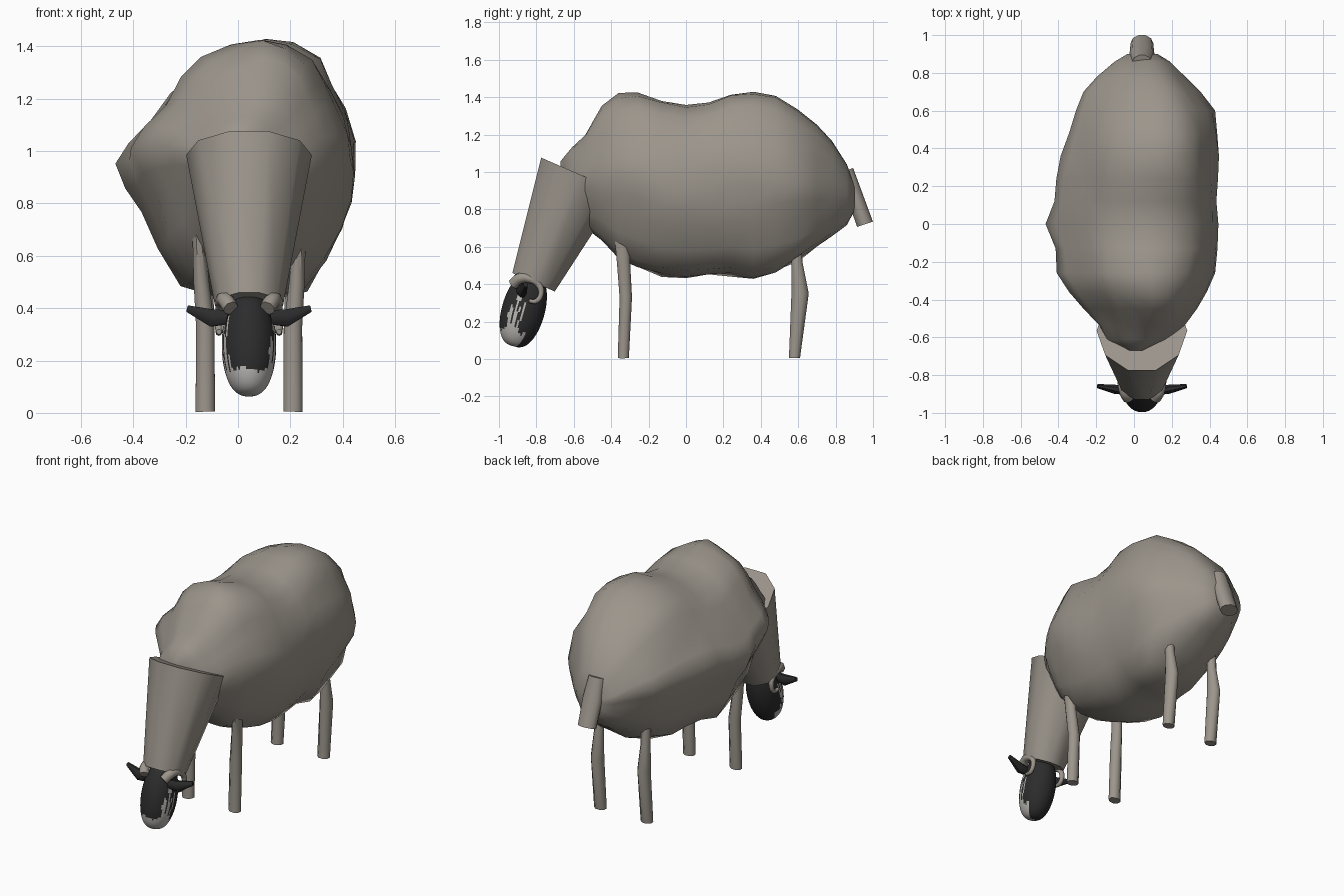
import bpy, bmesh, math
from math import sin, cos, pi
from mathutils import Vector, noise

cube = bpy.data.objects.get("Cube")
if cube:
    bpy.data.objects.remove(cube)


def material(name, rgb):
    m = bpy.data.materials.new(name)
    m.use_nodes = True
    m.diffuse_color = (*rgb, 1)
    m.node_tree.nodes["Principled BSDF"].inputs["Base Color"].default_value = (*rgb, 1)
    return m


WOOL = material("wool", (0.33, 0.30, 0.26))
DARK = material("dark face", (0.025, 0.025, 0.025))
PALE = material("pale muzzle", (0.48, 0.47, 0.45))
MID = 0.042  # x of the plane of symmetry


def make(name, bm, mats, angle=50):
    bmesh.ops.recalc_face_normals(bm, faces=bm.faces)
    mesh = bpy.data.meshes.new(name)
    bm.to_mesh(mesh)
    bm.free()
    for m in mats:
        mesh.materials.append(m)
    ob = bpy.data.objects.new(name, mesh)
    bpy.context.collection.objects.link(ob)
    bpy.ops.object.select_all(action='DESELECT')
    bpy.context.view_layer.objects.active = ob
    ob.select_set(True)
    bpy.ops.object.shade_smooth_by_angle(angle=math.radians(angle))


def loft(rings):
    """Skin a list of closed rings and cap both ends."""
    bm = bmesh.new()
    rows = [[bm.verts.new(p) for p in ring] for ring in rings]
    n = len(rows[0])
    for a, b in zip(rows, rows[1:]):
        for i in range(n):
            j = (i + 1) % n
            bm.faces.new((a[i], a[j], b[j], b[i]))
    bm.faces.new(rows[0])
    bm.faces.new(rows[-1])
    return bm


def ring(centre, u, v, ru, rv, sides):
    turn = pi / sides
    return [Vector(centre) + u * ru * sin(turn * (2 * i + 1)) + v * rv * cos(turn * (2 * i + 1))
            for i in range(sides)]


def tube(name, stations, sides, mat, u=(1, 0, 0)):
    """Stations are (centre, width radius, depth radius); rings stand square to the whole axis."""
    axis = (Vector(stations[-1][0]) - Vector(stations[0][0])).normalized()
    u = Vector(u)
    u = (u - axis * u.dot(axis)).normalized()
    v = axis.cross(u)
    make(name, loft([ring(c, u, v, a, b, sides) for c, a, b in stations]), [mat])


# Fleece: lopsided cross-section, scaled to sections from chest to rump
# given as y, bottom, top, right edge, left edge
outline = [(1, 0), (.97, .2), (.9, .45), (.79, .65), (.67, .83), (.43, .96), (.18, 1),
           (-.1, .94), (-.38, .84), (-.56, .68), (-.73, .46), (-.9, .27), (-1, .1),
           (-.92, -.1), (-.82, -.3), (-.68, -.6), (-.46, -.88), (-.1, -1), (.25, -1),
           (.55, -.93), (.73, -.7), (.86, -.45), (.96, -.22)]
sections = [
    (-.67, .88, 1.07, -.06, .08), (-.61, .77, 1.14, -.15, .18),
    (-.54, .70, 1.21, -.19, .25), (-.45, .63, 1.34, -.26, .34),
    (-.36, .55, 1.41, -.32, .38), (-.26, .50, 1.43, -.39, .42),
    (-.13, .45, 1.39, -.42, .45), (0, .44, 1.37, -.46, .46),
    (.12, .45, 1.38, -.43, .45), (.24, .45, 1.43, -.41, .45),
    (.36, .43, 1.44, -.38, .45), (.48, .47, 1.40, -.36, .44),
    (.60, .53, 1.33, -.32, .42), (.70, .59, 1.25, -.26, .35),
    (.78, .65, 1.17, -.20, .28), (.86, .72, 1.04, -.12, .19),
    (.90, .80, .94, -.05, .11)]
rings = []
for y, low, high, right, left in sections:
    row = []
    for px, pz in outline:
        x = (left + right) / 2 + (left - right) / 2 * px
        z = (low + high) / 2 + (high - low) / 2 * pz
        lump = noise.noise(Vector((x, y, z)) * 5) * .035
        row.append((x + px * lump, y, z + pz * lump * .7))
    rings.append(row)
make("fleece_body", loft(rings), [WOOL], 60)

# Neck: a wide cone from inside the chest, hanging down to graze
tube("neck", [((MID, -.565, .985), .24, .24), ((MID, -.815, .41), .13, .13)], 10, WOOL)

# Tail
tube("tail", [((MID, .862, 1.01), .05, .035), ((MID, .90, .88), .066, .045),
              ((MID, .957, .72), .06, .047)], 10, WOOL)

# Legs: front ones pinch above mid height, hind ones near the body
for side, x in (("right", -.125), ("left", .21)):
    out = math.copysign(.025, x)
    tube("front_leg_" + side,
         [((x, -.335, .005), .04, .032), ((x, -.322, .33), .038, .036),
          ((x + out * .6, -.333, .5), .032, .038), ((x + out, -.343, .68), .026, .045)], 8, WOOL)
    tube("hind_leg_" + side,
         [((x, .58, .005), .04, .032), ((x, .61, .35), .038, .05),
          ((x, .593, .52), .03, .032), ((x, .59, .66), .03, .026)], 8, WOOL)

# Head: tilted egg with a jagged pale muzzle and cheeks
axis = Vector((0, -.27, -.96)).normalized()
u = Vector((1, 0, 0))
v = axis.cross(u)
centre = Vector((MID, -.87, .26))
steps, around = 40, 72
rings = []
for k in range(steps + 1):
    t = pi * (.03 + .94 * k / steps)
    r = max(sin(t), .05) ** .75
    rings.append(ring(centre - axis * .2 * cos(t), u, v, .104 * r, .115 * r, around))
bm = loft(rings)
for f in bm.faces:
    d = f.calc_center_median() - centre
    along = d.dot(axis)
    slot = math.atan2(abs(d.x), d.dot(v))  # 0 at the front, pi at the back
    jag = noise.noise(Vector((slot * 9, d.x * 4, 2))) * .09
    muzzle = along > .12 + jag * .3 and slot < 2.1
    cheek = .8 < slot < 1.6 and -.1 < along + jag and noise.noise(
        Vector((slot * 8, along * 9, 5 + math.copysign(3, d.x)))) > -.02 - along
    f.material_index = 1 if muzzle or cheek else 0
make("head", bm, [DARK, PALE], 60)

# Ears and curled horns
for name, m in (("left", 1), ("right", -1)):
    def at(x, y, z):
        return (MID + m * x, y, z)
    tube("ear_" + name, [(at(.08, -.885, .365), .022, .03), (at(.14, -.875, .362), .026, .036),
                         (at(.235, -.858, .398), .012, .014)], 8, DARK, (0, 1, 0))
    curve = bpy.data.curves.new("horn_" + name, 'CURVE')
    curve.dimensions = '3D'
    curve.bevel_depth = .03
    curve.bevel_resolution = 2
    curve.resolution_u = 6
    curve.use_fill_caps = True
    path = [(.07, -.925, .40, 1), (.09, -.89, .43, 1), (.105, -.84, .43, .8),
            (.11, -.79, .40, .6), (.115, -.775, .35, .5), (.115, -.80, .31, .45),
            (.115, -.84, .31, .35)]
    spline = curve.splines.new('BEZIER')
    spline.bezier_points.add(len(path) - 1)
    for p, (x, y, z, r) in zip(spline.bezier_points, path):
        p.co = at(x, y, z)
        p.radius = r
        p.handle_left_type = p.handle_right_type = 'AUTO'
    curve.materials.append(WOOL)
    bpy.context.collection.objects.link(bpy.data.objects.new("horn_" + name, curve))
